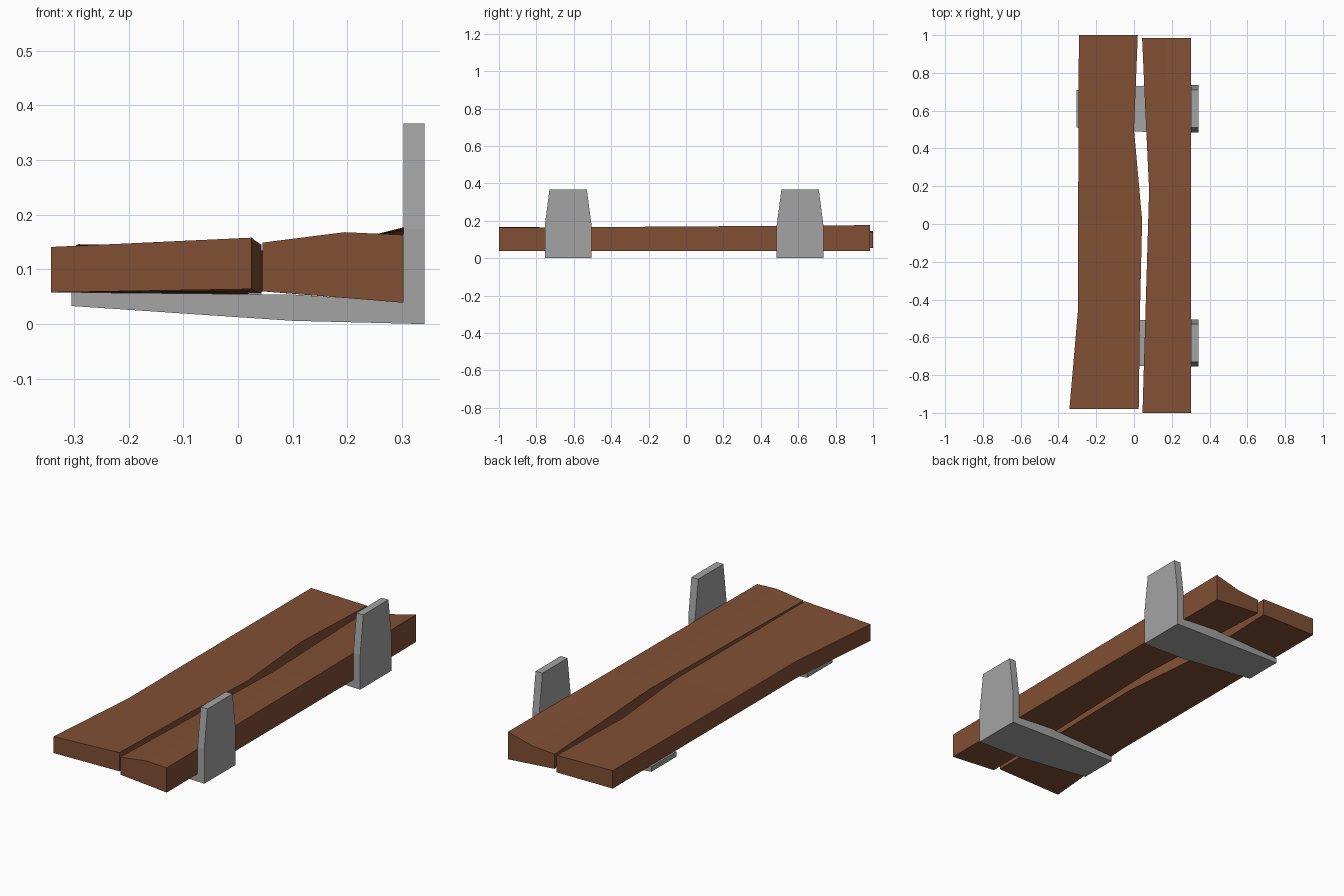
import bpy, bmesh

if "Cube" in bpy.data.objects:
    bpy.data.objects.remove(bpy.data.objects["Cube"])


def material(name, color):
    m = bpy.data.materials.new(name)
    m.diffuse_color = (*color, 1)
    m.use_nodes = True
    m.node_tree.nodes["Principled BSDF"].inputs["Base Color"].default_value = m.diffuse_color
    return m


wood = material("brown wood", (0.22, 0.08, 0.035))
metal = material("grey metal", (0.37, 0.37, 0.37))


def loft(name, rings, mat):
    """Join matching rings of points into a closed solid."""
    bm = bmesh.new()
    rows = [[bm.verts.new(p) for p in ring] for ring in rings]
    n = len(rows[0])
    for a, b in zip(rows, rows[1:]):
        for i in range(n):
            j = (i + 1) % n
            bm.faces.new((a[i], a[j], b[j], b[i]))
    bm.faces.new(rows[0])
    bm.faces.new(rows[-1])
    bmesh.ops.recalc_face_normals(bm, faces=bm.faces)
    me = bpy.data.meshes.new(name)
    bm.to_mesh(me)
    bm.free()
    me.materials.append(mat)
    bpy.context.collection.objects.link(bpy.data.objects.new(name, me))


# Outer plank: y, left x, right x, left bottom/top z, right bottom/top z
left = [(-0.98, -0.342, 0.025, 0.058, 0.141, 0.064, 0.158),
        (-0.45, -0.296, 0.032, 0.058, 0.143, 0.060, 0.152),
        (0.02, -0.296, 0.043, 0.058, 0.144, 0.056, 0.145),
        (0.50, -0.294, 0.000, 0.057, 0.145, 0.055, 0.143),
        (1.00, -0.292, 0.020, 0.056, 0.146, 0.054, 0.140)]
loft("outer_plank", [[(xl, y, bl), (xr, y, br), (xr, y, tr), (xl, y, tl)]
                     for y, xl, xr, bl, tl, br, tr in left], wood)

# Inner plank: y, left x, left top z, ridge x, ridge top z, right top z
right = [(-1.00, 0.045, 0.149, 0.195, 0.168, 0.163),
         (0.18, 0.080, 0.143, 0.185, 0.155, 0.171),
         (0.60, 0.060, 0.138, 0.175, 0.148, 0.174),
         (0.985, 0.043, 0.134, 0.165, 0.142, 0.177)]
loft("inner_plank", [[(xl, y, 0.06), (0.303, y, 0.039), (0.303, y, tr),
                      (xm, y, tm), (xl, y, tl)]
                     for y, xl, tl, xm, tm, tr in right], wood)

# L brackets: outer x/z, inner x/z, half width, from the top to the arm tip
stations = [(0.341, 0.367, 0.303, 0.367, 0.10),
            (0.341, 0.175, 0.303, 0.175, 0.125),
            (0.341, 0.000, 0.303, 0.041, 0.125),
            (0.100, 0.006, 0.100, 0.054, 0.125),
            (-0.304, 0.033, -0.304, 0.058, 0.10)]
for name, cy in (("front_bracket", -0.63), ("back_bracket", 0.61)):
    loft(name, [[(xo, cy - w, zo), (xo, cy + w, zo), (xi, cy + w, zi), (xi, cy - w, zi)]
                for xo, zo, xi, zi, w in stations], metal)
